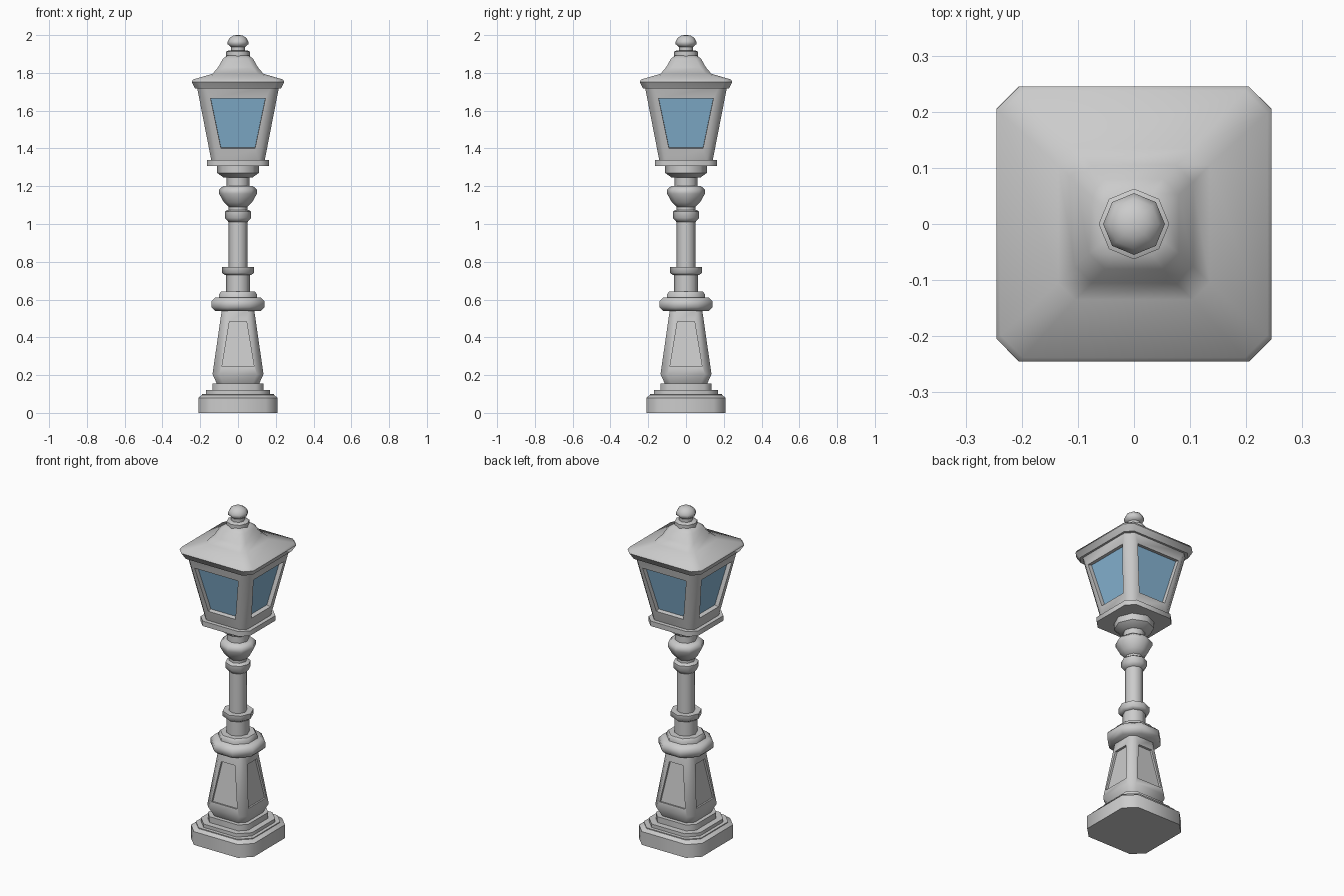
import bpy, bmesh, math
from mathutils import Vector

cube = bpy.data.objects.get("Cube")
if cube:
    bpy.data.objects.remove(cube)


def material(name, rgb):
    m = bpy.data.materials.new(name)
    m.use_nodes = True
    m.diffuse_color = (*rgb, 1)
    m.node_tree.nodes["Principled BSDF"].inputs["Base Color"].default_value = (*rgb, 1)
    return m


metal = material("grey metal", (0.60, 0.60, 0.60))
glass = material("blue glass", (0.24, 0.46, 0.66))


def octagon(r):
    """Eight-sided ring with corners on the axes."""
    return [(r * math.cos(i * math.pi / 4), r * math.sin(i * math.pi / 4)) for i in range(8)]


def square(h, c):
    """Square of half width h with corners cut by c."""
    k = h - c
    return [(h, -k), (h, k), (k, h), (-k, h), (-h, k), (-h, -k), (-k, -h), (k, -h)]


def loft(name, rings, panel=None):
    """Skin a stack of (outline, z) rings; panel recesses the four sides of one band."""
    bm = bmesh.new()
    loops = [[bm.verts.new((x, y, z)) for x, y in pts] for pts, z in rings]
    bands = []
    for a, b in zip(loops, loops[1:]):
        n = len(a)
        bands.append([bm.faces.new((a[i], a[(i + 1) % n], b[(i + 1) % n], b[i])) for i in range(n)])
    bm.faces.new(loops[0][::-1])
    bm.faces.new(loops[-1])
    if panel:
        for face in bands[panel["band"]][::2]:
            recess(bm, face, **{k: v for k, v in panel.items() if k != "band"})
    bm.normal_update()
    mesh = bpy.data.meshes.new(name)
    bm.to_mesh(mesh)
    bm.free()
    mesh.materials.append(metal)
    mesh.materials.append(glass)
    obj = bpy.data.objects.new(name, mesh)
    bpy.context.collection.objects.link(obj)
    bpy.ops.object.select_all(action="DESELECT")
    obj.select_set(True)
    bpy.context.view_layer.objects.active = obj
    bpy.ops.object.shade_smooth_by_angle(angle=math.radians(50))
    return obj


def recess(bm, face, low, high, depth, slot):
    """Cut a tapered panel between two (half width, z) levels of a sloping side."""
    face.normal_update()
    n = face.normal.copy()
    centre = face.calc_center_median()
    across = Vector((-n.y, n.x, 0)).normalized()
    up = n.cross(across)
    up = up if up.z > 0 else -up
    outer = list(face.verts)

    def point(w, z):
        mid = centre + up * ((z - centre.z) / up.z)
        mid -= across * mid.dot(across)
        return mid + across * w

    corners = [point(-low[0], low[1]), point(low[0], low[1]),
               point(high[0], high[1]), point(-high[0], high[1])]
    rim = [bm.verts.new(p) for p in corners]
    floor = [bm.verts.new(p - n * depth) for p in corners]
    bm.faces.remove(face)
    for i in range(4):
        j = (i + 1) % 4
        bm.faces.new((outer[i], outer[j], rim[j], rim[i]))
        bm.faces.new((rim[i], rim[j], floor[j], floor[i]))
    bm.faces.new(floor).material_index = slot


def turned(name, profile):
    return loft(name, [(octagon(r), z) for r, z in profile])


def block(name, profile, panel=None):
    return loft(name, [(square(h, c), z) for h, c, z in profile], panel)


# Stepped foot
block("foot", [(.21, .063, 0), (.21, .063, .08), (.19, .06, .095), (.19, .06, .1)])
block("foot_step", [(.17, .06, .09), (.17, .06, .12)])
block("foot_collar", [(.135, .04, .11), (.135, .04, .155)])

# Tapered pedestal with sunken panels
block("pedestal", [(.11, .035, .15), (.135, .035, .205), (.085, .025, .55)],
      dict(band=1, low=(.085, .245), high=(.045, .485), depth=.012, slot=0))
block("pedestal_cap", [(.12, .07, .54), (.14, .08, .56), (.14, .08, .592), (.12, .07, .612)])
block("pedestal_cap_step", [(.1, .058, .60), (.1, .058, .628), (.09, .052, .642)])

# Turned post
turned("lower_post", [(.063, .63), (.063, .75)])
turned("lower_ring", [(.07, .73), (.085, .742), (.085, .772)])
turned("upper_post", [(.05, .76), (.05, 1.10)])
turned("upper_ring", [(.05, 1.01), (.07, 1.032), (.07, 1.065), (.055, 1.075)])
turned("bulb", [(.045, 1.085), (.075, 1.115), (.1, 1.16), (.1, 1.182), (.08, 1.2)])
turned("neck", [(.06, 1.19), (.06, 1.26)])
turned("neck_ring", [(.075, 1.245), (.11, 1.27), (.11, 1.315)])

# Lantern with recessed panes
block("lantern_plate", [(.165, .045, 1.308), (.165, .045, 1.338)])
block("lantern", [(.14, .03, 1.33), (.218, .04, 1.73)],
      dict(band=0, low=(.09, 1.4), high=(.145, 1.665), depth=.025, slot=1))

# Flared roof
block("roof", [(.228, .04, 1.718), (.245, .04, 1.752), (.238, .04, 1.765), (.135, .03, 1.795),
               (.105, .03, 1.83), (.08, .028, 1.875), (.055, .022, 1.893)])

# Finial
turned("finial_ring", [(.063, 1.885), (.063, 1.912), (.05, 1.918)])
turned("finial_neck", [(.038, 1.91), (.038, 1.945)])
turned("finial_ball", [(.035, 1.935), (.055, 1.952), (.055, 1.966), (.045, 1.985), (.025, 1.997), (.008, 2.0)])
